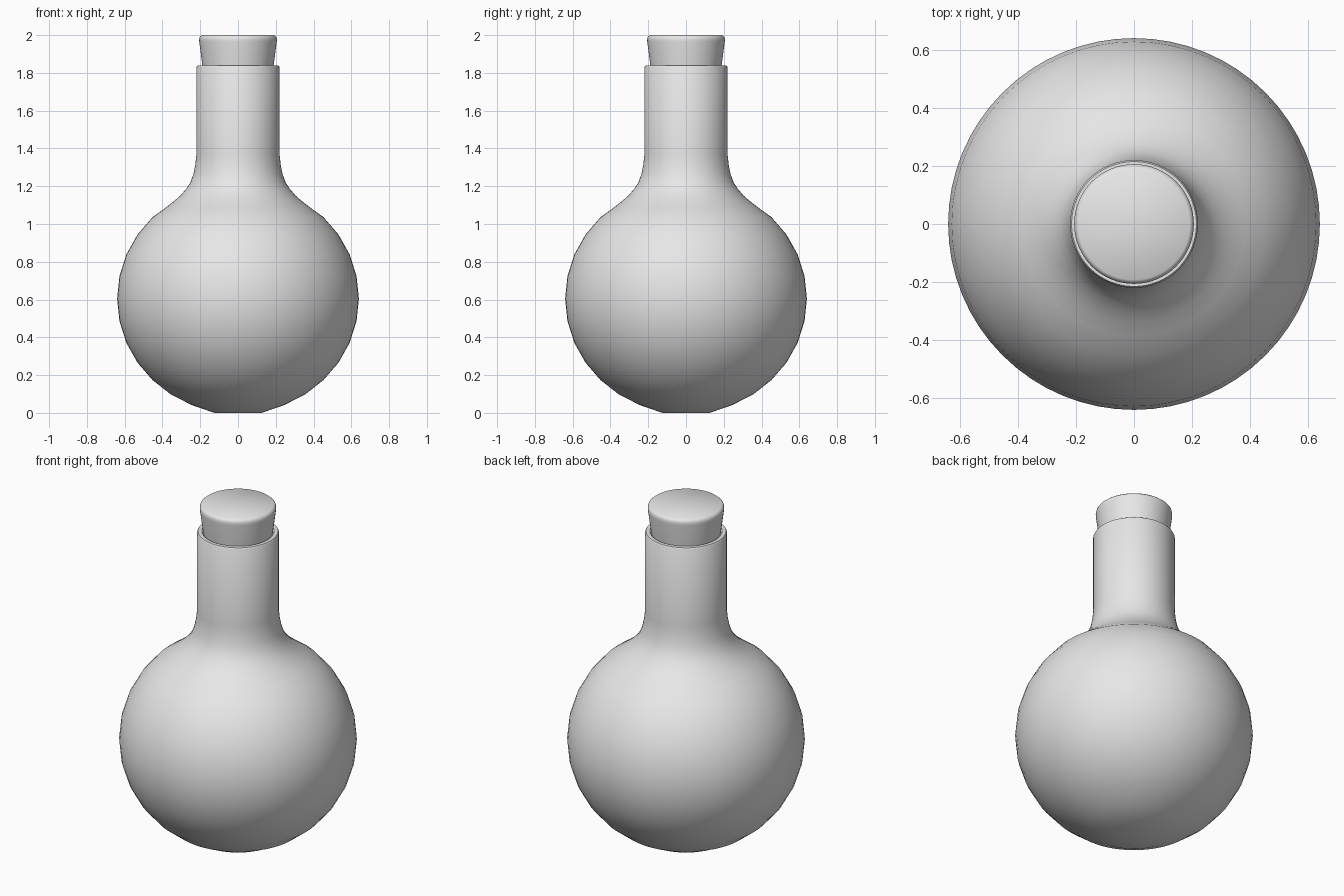
import bpy, bmesh, math

if "Cube" in bpy.data.objects:
    bpy.data.objects.remove(bpy.data.objects["Cube"])

grey = bpy.data.materials.new("plain_grey")
grey.diffuse_color = (0.8, 0.8, 0.8, 1)
grey.use_nodes = True
grey.node_tree.nodes["Principled BSDF"].inputs["Base Color"].default_value = grey.diffuse_color


def lathe(name, profile, sides, angle):
    """Spin an (r, z) profile round the z axis; r = 0 ends become poles."""
    bm = bmesh.new()
    rings = []
    for r, z in profile:
        if r == 0:
            rings.append([bm.verts.new((0, 0, z))] * sides)
        else:
            rings.append([bm.verts.new((r * math.cos(math.tau * i / sides),
                                        r * math.sin(math.tau * i / sides), z))
                          for i in range(sides)])
    for a, b in zip(rings, rings[1:]):
        for i in range(sides):
            j = (i + 1) % sides
            loop = list(dict.fromkeys((a[i], a[j], b[j], b[i])))
            bm.faces.new(loop)
    bmesh.ops.recalc_face_normals(bm, faces=bm.faces)
    mesh = bpy.data.meshes.new(name)
    bm.to_mesh(mesh)
    bm.free()
    mesh.materials.append(grey)
    ob = bpy.data.objects.new(name, mesh)
    bpy.context.collection.objects.link(ob)
    bpy.ops.object.select_all(action='DESELECT')
    ob.select_set(True)
    bpy.context.view_layer.objects.active = ob
    bpy.ops.object.shade_smooth_by_angle(angle=math.radians(angle))
    return ob


# Flask: round bulb with a flattened base, flared shoulder, straight neck
bulb = [(0, 0.0), (0.125, 0.0)]
for k in range(2, 13):
    t = math.radians(-90 + 11.25 * k)
    bulb.append((0.64 * math.cos(t), 0.605 + 0.61 * math.sin(t)))
shoulder = [(0.385, 1.085), (0.34, 1.12), (0.305, 1.15), (0.275, 1.185),
            (0.252, 1.22), (0.236, 1.265), (0.226, 1.315), (0.22, 1.37)]
neck = [(0.22, 1.83), (0.215, 1.838), (0.195, 1.838), (0.18, 1.825),
        (0.18, 1.6), (0, 1.6)]
lathe("flask", bulb + shoulder + neck, 64, 35)

# Stopper: tapered plug with a rounded top edge
lathe("stopper", [(0, 1.7), (0.17, 1.7), (0.188, 1.835), (0.205, 1.965),
                  (0.206, 1.98), (0.202, 1.992), (0.192, 2.0), (0, 2.0)], 64, 40)
